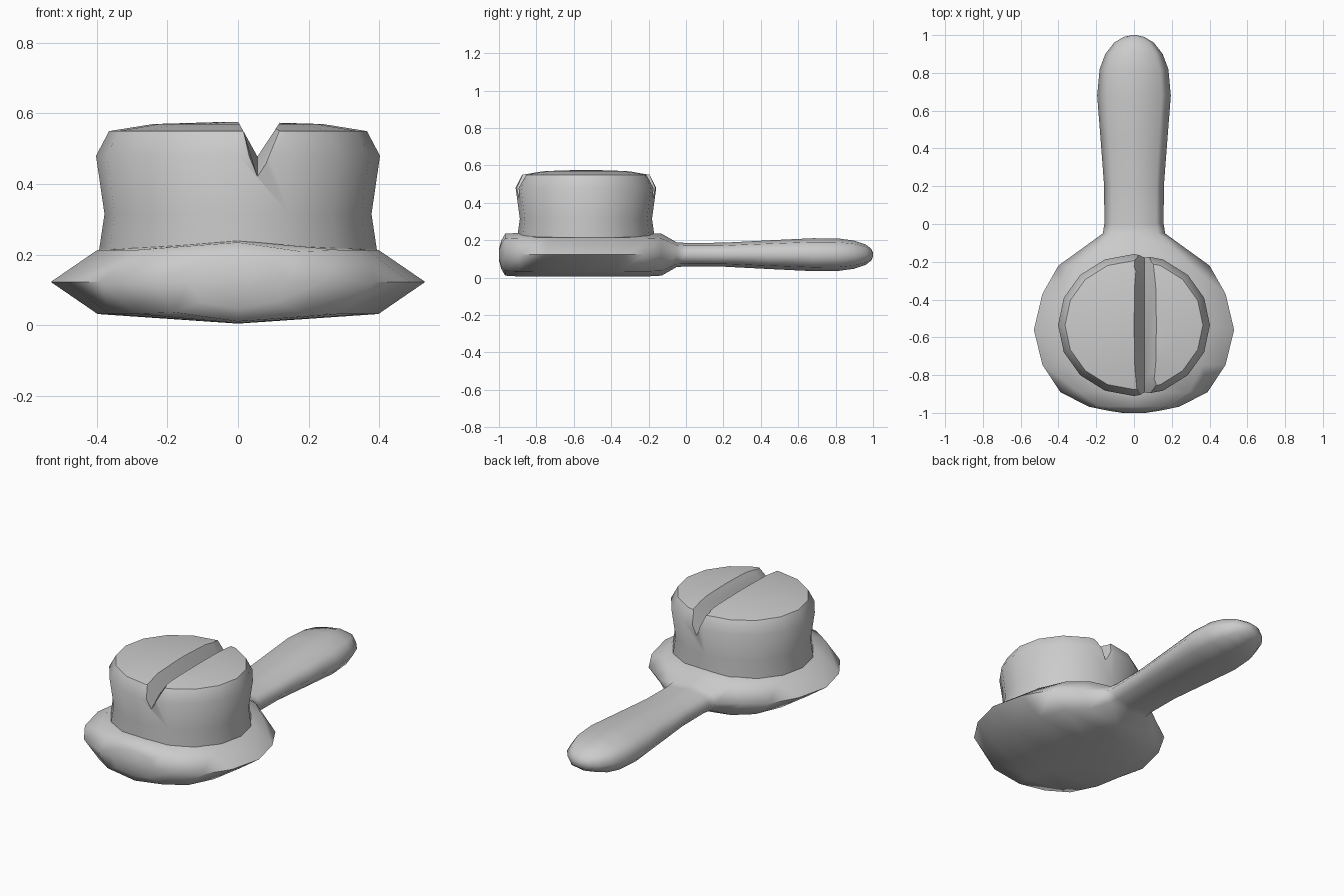
import bpy, bmesh
from math import cos, sin, pi, radians

if "Cube" in bpy.data.objects:
    bpy.data.objects.remove(bpy.data.objects["Cube"])


def loft(name, rings):
    """Skin a list of equal-length point rings and cap both ends."""
    bm = bmesh.new()
    vs = [[bm.verts.new(p) for p in r] for r in rings]
    n = len(rings[0])
    for a, b in zip(vs, vs[1:]):
        for i in range(n):
            j = (i + 1) % n
            bm.faces.new((a[i], a[j], b[j], b[i]))
    bm.faces.new(vs[0])
    bm.faces.new(vs[-1])
    bmesh.ops.recalc_face_normals(bm, faces=bm.faces)
    me = bpy.data.meshes.new(name)
    bm.to_mesh(me)
    bm.free()
    ob = bpy.data.objects.new(name, me)
    bpy.context.collection.objects.link(ob)
    return ob


def smooth(ob, angle):
    bpy.ops.object.select_all(action='DESELECT')
    ob.select_set(True)
    bpy.context.view_layer.objects.active = ob
    bpy.ops.object.shade_smooth_by_angle(angle=radians(angle))


# Paddle: round head and handle, lofted along y as (y, half width, half height)
MID = 0.123
stations = [
    (-1.0, 0.06, 0.03), (-0.988, 0.14, 0.075), (-0.967, 0.24, 0.112),
    (-0.89, 0.39, 0.117), (-0.745, 0.485, 0.118), (-0.56, 0.53, 0.118),
    (-0.37, 0.485, 0.118), (-0.22, 0.40, 0.117), (-0.13, 0.275, 0.112),
    (-0.05, 0.165, 0.066), (0.0, 0.157, 0.063), (0.2, 0.158, 0.064),
    (0.45, 0.177, 0.077), (0.68, 0.195, 0.088), (0.82, 0.182, 0.086),
    (0.90, 0.152, 0.075), (0.96, 0.105, 0.055), (0.99, 0.055, 0.032),
    (1.0, 0.012, 0.010)]
section = [(1, 0), (0.75, 0.77), (0, 1), (-0.75, 0.77),
           (-1, 0), (-0.75, -0.77), (0, -1), (0.75, -0.77)]
paddle = loft("paddle", [[(u * w, y, MID + v * h) for u, v in section]
                         for y, w, h in stations])
smooth(paddle, 80)

# Round block on the head: 16-sided rings as (radius, z)
CY, SIDES = -0.535, 16
profile = [(0.388, 0.17), (0.393, 0.215), (0.378, 0.315), (0.402, 0.48),
           (0.365, 0.55), (0.24, 0.57), (0.04, 0.576)]
block = loft("top_block", [
    [(r * cos(2 * pi * i / SIDES), CY + 0.935 * r * sin(2 * pi * i / SIDES), z)
     for i in range(SIDES)] for r, z in profile])

# V groove across the block, dipping lower where it meets the sides
groove = loft("groove_cutter", [
    [(-0.018, y, 0.61), (0.055, y, z), (0.142, y, 0.61)]
    for y, z in ((-1.0, 0.38), (-0.92, 0.40), (-0.82, 0.478),
                 (-0.25, 0.478), (-0.15, 0.40), (-0.07, 0.38))])
cut = block.modifiers.new("groove", 'BOOLEAN')
cut.operation = 'DIFFERENCE'
cut.solver = 'EXACT'
cut.object = groove
groove.hide_render = True
bpy.context.view_layer.objects.active = block
bpy.ops.object.modifier_apply(modifier=cut.name)
bpy.data.objects.remove(groove)
smooth(block, 45)
